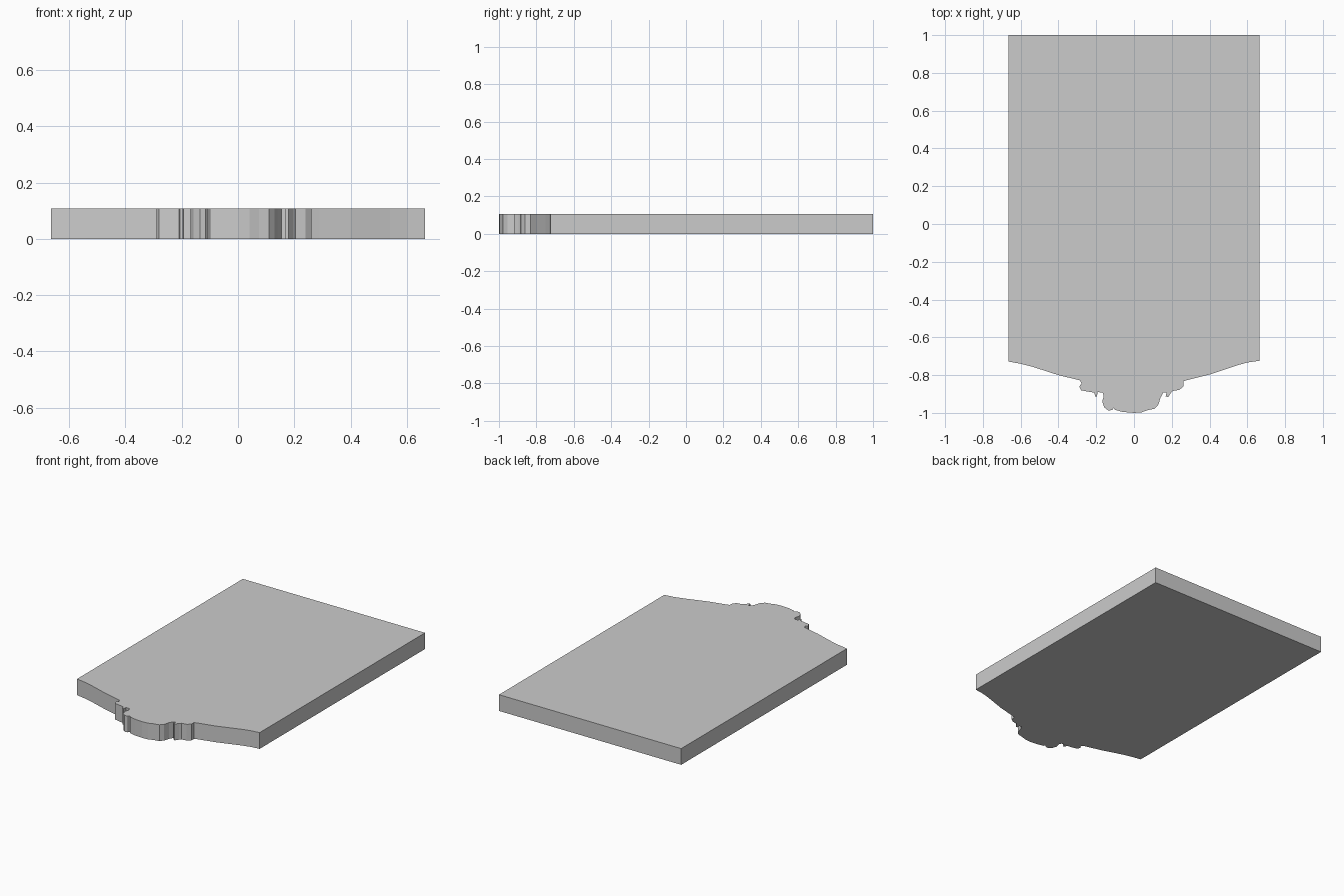
import bpy, bmesh

HEIGHT = 0.107

# Outline of the plaque: straight top and sides, scrolled crest along the front edge
outline = [
    (0.665, 1.0), (-0.665, 1.0), (-0.665, -0.728),
    # left shoulder
    (-0.60, -0.74), (-0.54, -0.755), (-0.40, -0.80), (-0.285, -0.828),
    # left scroll
    (-0.278, -0.845), (-0.29, -0.86), (-0.28, -0.88), (-0.25, -0.886),
    (-0.21, -0.893), (-0.206, -0.912), (-0.196, -0.912), (-0.193, -0.89),
    (-0.167, -0.892), (-0.16, -0.91), (-0.168, -0.94), (-0.158, -0.97),
    (-0.135, -0.988), (-0.115, -0.984), (-0.107, -0.974), (-0.10, -0.984),
    # central lobe
    (-0.06, -0.995), (0.0, -1.0), (0.04, -0.997), (0.075, -0.985),
    (0.11, -0.978), (0.13, -0.955), (0.14, -0.92), (0.155, -0.893),
    # right scroll
    (0.172, -0.893), (0.168, -0.912), (0.18, -0.917), (0.195, -0.895),
    (0.205, -0.884), (0.24, -0.878), (0.262, -0.86), (0.262, -0.832),
    # right shoulder
    (0.29, -0.824), (0.40, -0.797), (0.54, -0.75), (0.60, -0.733),
    (0.665, -0.724),
]

# Plaque slab: one face extruded upward
bm = bmesh.new()
base = bm.faces.new([bm.verts.new((x, y, 0)) for x, y in outline])
top = bmesh.ops.extrude_face_region(bm, geom=[base], use_keep_orig=True)
verts = [g for g in top["geom"] if isinstance(g, bmesh.types.BMVert)]
bmesh.ops.translate(bm, verts=verts, vec=(0, 0, HEIGHT))
bmesh.ops.recalc_face_normals(bm, faces=bm.faces)
mesh = bpy.data.meshes.new("crested_plaque")
bm.to_mesh(mesh)
bm.free()
plaque = bpy.data.objects.new("crested_plaque", mesh)
bpy.context.collection.objects.link(plaque)
